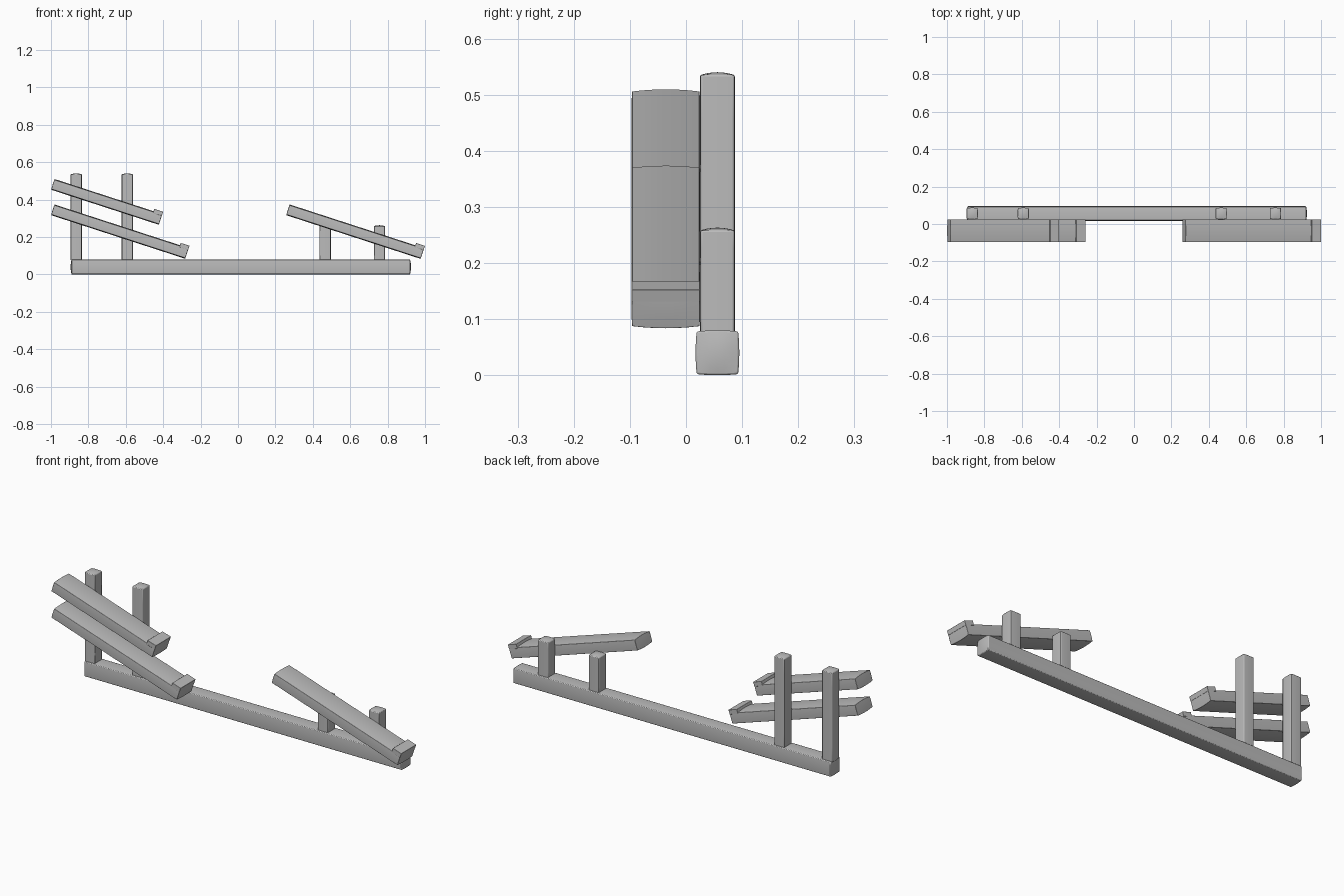
import bpy, bmesh, math
from mathutils import Matrix, Vector

cube = bpy.data.objects.get("Cube")
if cube:
    bpy.data.objects.remove(cube, do_unlink=True)

grey = bpy.data.materials.new("plain grey")
grey.use_nodes = True
colour = (0.5, 0.5, 0.5, 1)
grey.diffuse_color = colour
grey.node_tree.nodes["Principled BSDF"].inputs["Base Color"].default_value = colour


def beam(name, size, matrix, bulge, bevel=0.003):
    """A softened box whose faces swell outwards by bulge (x, y, z)."""
    bm = bmesh.new()
    bmesh.ops.create_cube(bm, size=2)
    bmesh.ops.subdivide_edges(bm, edges=bm.edges[:], cuts=5, use_grid_fill=True)
    half = Vector(size) / 2
    long_axis = max(range(3), key=lambda i: size[i])
    for v in bm.verts:
        unit = v.co.copy()
        for i in range(3):
            # Swell across the section only, never along the length
            swell = 1
            for j in range(3):
                if j != i and j != long_axis:
                    swell *= 1 - unit[j] ** 2
            v.co[i] = unit[i] * (half[i] - bulge[i] * (1 - swell))
    mesh = bpy.data.meshes.new(name)
    bm.to_mesh(mesh)
    bm.free()
    mesh.materials.append(grey)
    ob = bpy.data.objects.new(name, mesh)
    bpy.context.collection.objects.link(ob)
    ob.matrix_world = matrix
    mod = ob.modifiers.new("soft edges", "BEVEL")
    mod.width = bevel
    mod.segments = 2
    mod.limit_method = "ANGLE"
    mod.angle_limit = math.radians(45)
    bpy.ops.object.select_all(action="DESELECT")
    ob.select_set(True)
    bpy.context.view_layer.objects.active = ob
    bpy.ops.object.shade_smooth_by_angle(angle=math.radians(40))
    return ob


# Base rail
beam("base_rail", (1.82, 0.078, 0.08),
     Matrix.Translation((0.015, 0.056, 0.04)), (0.005, 0.002, 0.002))

# Upright posts, standing in the rail
posts = {"tall_post_outer": (-0.865, 0.54), "tall_post_inner": (-0.592, 0.54),
         "short_post_inner": (0.466, 0.263), "short_post_outer": (0.756, 0.263)}
foot = 0.07
for name, (x, top) in posts.items():
    beam(name, (0.06, 0.062, top - foot),
         Matrix.Translation((x, 0.056, (top + foot) / 2)), (0.001, 0.001, 0.005))

# Sloping boards, each with a raised stop at its low end
slope = Matrix.Rotation(math.radians(18), 4, "Y")
thick, width, board_y = 0.06, 0.122, -0.036
stop_long, stop_high = 0.05, 0.013
boards = {"upper_left": (-1.0, 0.453, 0.607), "lower_left": (-1.0, 0.317, 0.755),
          "right": (0.257, 0.317, 0.757)}
for name, (x, z, length) in boards.items():
    frame = Matrix.Translation((x, board_y, z)) @ slope
    beam(name + "_board", (length, width, thick),
         frame @ Matrix.Translation((length / 2, 0, thick / 2)), (0.001, 0.001, 0.004), 0.001)
    beam(name + "_stop", (stop_long, width, stop_high + 0.01),
         frame @ Matrix.Translation((length - stop_long / 2, 0,
                                     thick + stop_high / 2 - 0.005)), (0, 0, 0), 0.001)
